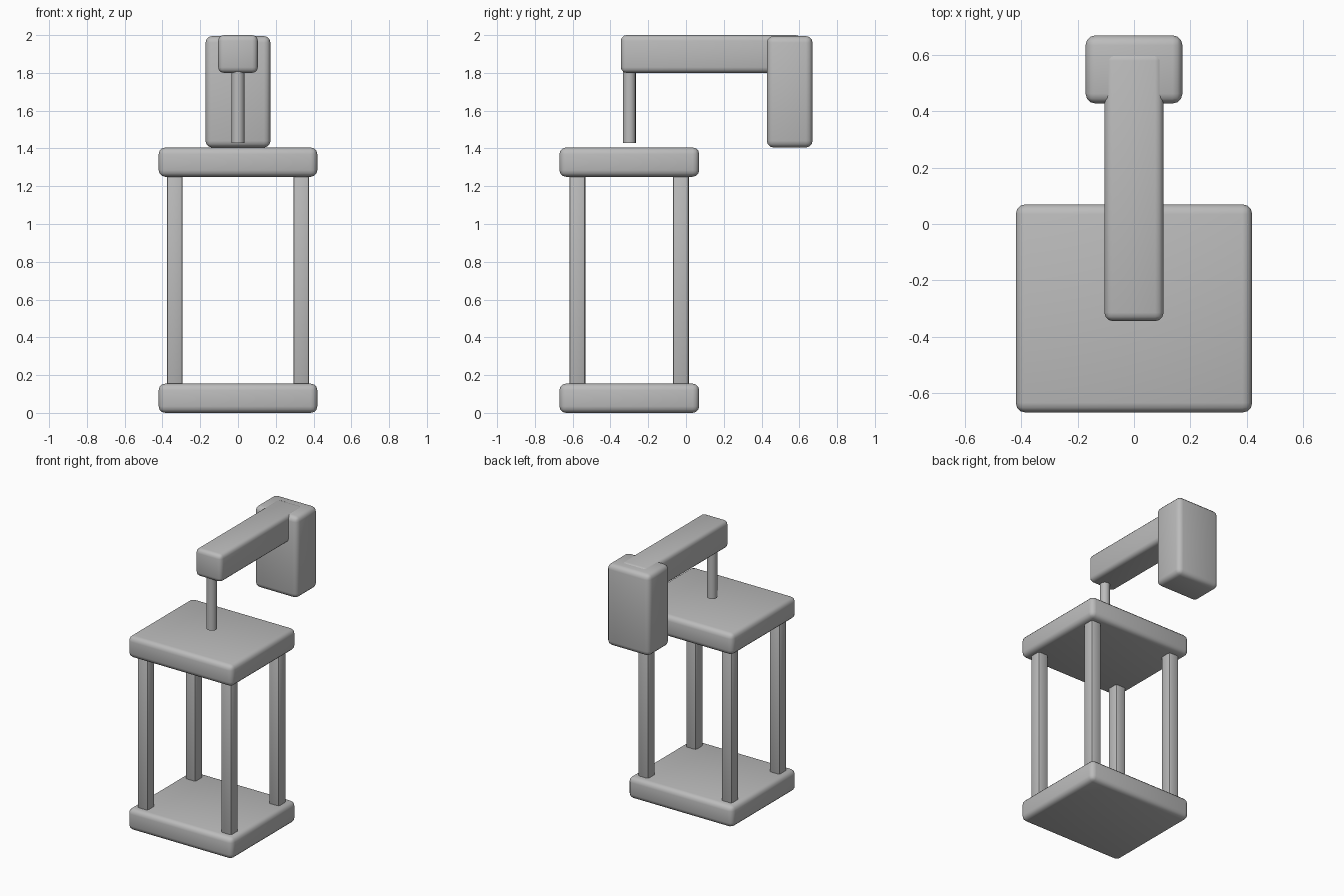
import bpy
import math

cube = bpy.data.objects.get("Cube")
if cube:
    bpy.data.objects.remove(cube, do_unlink=True)

# Single grey finish
grey = bpy.data.materials.new("plain_grey")
grey.use_nodes = True
color = (0.5, 0.5, 0.5, 1)
grey.diffuse_color = color
grey.node_tree.nodes["Principled BSDF"].inputs["Base Color"].default_value = color


def finish(obj, name):
    obj.name = name
    obj.data.materials.append(grey)
    bpy.ops.object.shade_smooth_by_angle(angle=math.radians(40))
    return obj


def rounded_box(name, x, y, z, radius, segments=3):
    """Box spanning the given (low, high) ranges, with rounded edges."""
    spans = (x, y, z)
    bpy.ops.mesh.primitive_cube_add(size=1, location=[(a + b) / 2 for a, b in spans])
    obj = bpy.context.object
    obj.scale = [b - a for a, b in spans]
    bpy.ops.object.transform_apply(location=False, rotation=False, scale=True)
    bevel = obj.modifiers.new("rounding", "BEVEL")
    bevel.width = radius
    bevel.segments = segments
    bpy.ops.object.modifier_apply(modifier=bevel.name)
    return finish(obj, name)


# Lantern base and roof slabs
for name, bottom in (("lantern_base", 0.005), ("lantern_roof", 1.25)):
    rounded_box(name, (-0.42, 0.42), (-0.67, 0.07), (bottom, bottom + 0.155), 0.035)
bpy.data.objects["lantern_base"].location.z -= 0.005

# Four corner posts
for side, sx in (("left", 1), ("right", -1)):
    for end, y in (("front", -0.575), ("back", -0.027)):
        x = sx * 0.335
        rounded_box(f"{end}_{side}_post", (x - 0.042, x + 0.042),
                    (y - 0.043, y + 0.043), (0.12, 1.29), 0.015, 2)

# Wall mount and the arm reaching forward
rounded_box("wall_mount", (-0.172, 0.172), (0.428, 0.67), (1.405, 1.995), 0.035)
rounded_box("arm", (-0.105, 0.105), (-0.345, 0.61), (1.8, 2.0), 0.03)

# Hanging rod below the arm tip
bpy.ops.mesh.primitive_cylinder_add(vertices=16, radius=0.034, depth=0.42,
                                    location=(0, -0.3, 1.64))
finish(bpy.context.object, "hanging_rod")
